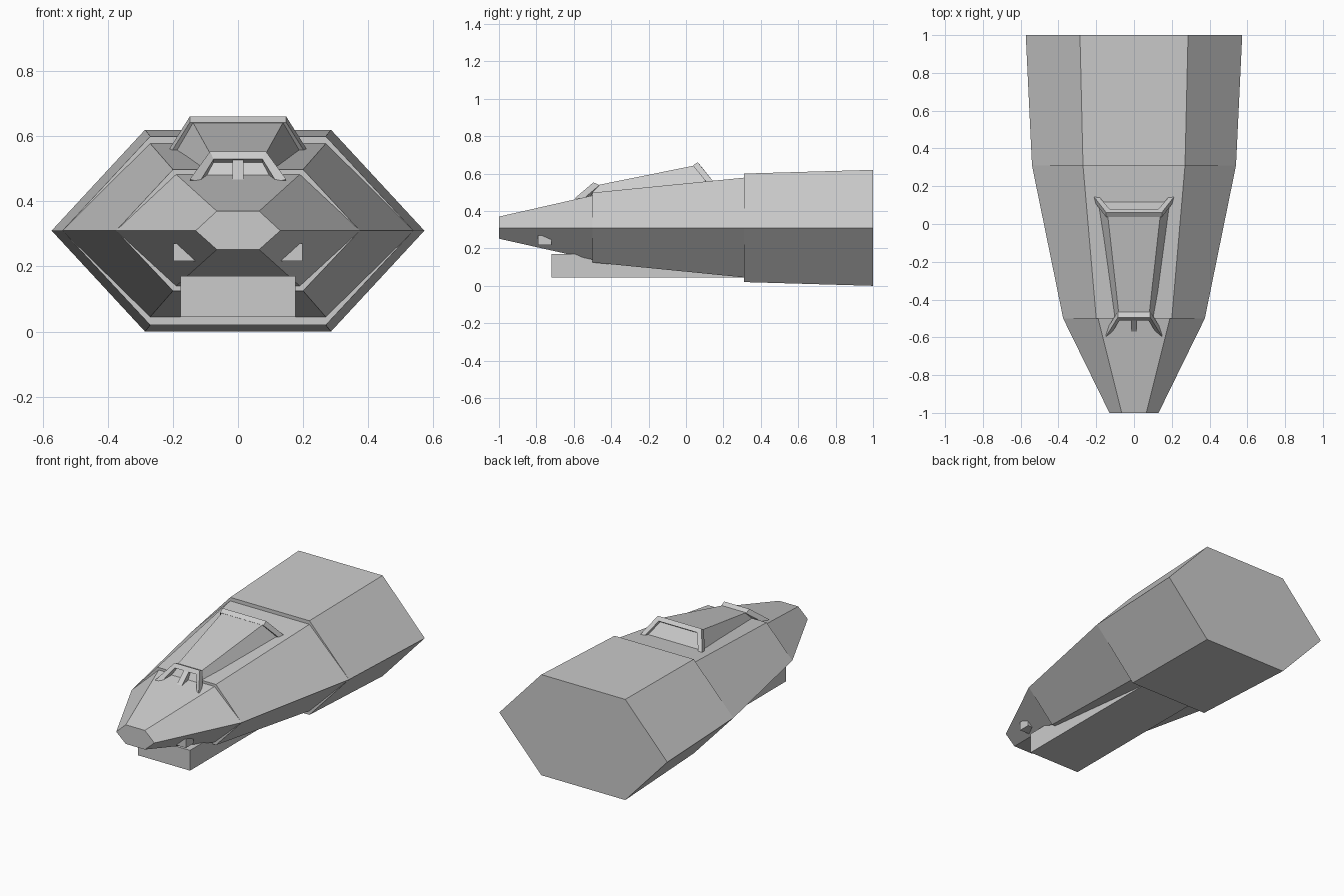
import bpy
import bmesh

cube = bpy.data.objects.get("Cube")
if cube:
    bpy.data.objects.remove(cube, do_unlink=True)

grey = bpy.data.materials.new("hull_grey")
grey.use_nodes = True
colour = (0.6, 0.6, 0.6, 1)
grey.diffuse_color = colour
grey.node_tree.nodes["Principled BSDF"].inputs["Base Color"].default_value = colour


def loft(name, rings):
    """Skin a list of equal-sized closed rings and cap both ends."""
    bm = bmesh.new()
    loops = [[bm.verts.new(p) for p in ring] for ring in rings]
    n = len(rings[0])
    for a, b in zip(loops, loops[1:]):
        for i in range(n):
            j = (i + 1) % n
            bm.faces.new((a[i], a[j], b[j], b[i]))
    bm.faces.new(loops[0])
    bm.faces.new(loops[-1])
    bmesh.ops.recalc_face_normals(bm, faces=bm.faces)
    mesh = bpy.data.meshes.new(name)
    bm.to_mesh(mesh)
    bm.free()
    mesh.materials.append(grey)
    obj = bpy.data.objects.new(name, mesh)
    bpy.context.collection.objects.link(obj)
    return obj


def hexagon(y, edge, wide, top, bottom, mid=0.31):
    """Six-sided hull section with flat top and bottom."""
    return [(-edge, y, top), (edge, y, top), (wide, y, mid),
            (edge, y, bottom), (-edge, y, bottom), (-wide, y, mid)]


def box(name, x0, x1, y0, y1, z0, z1):
    return loft(name, [[(x0, y, z0), (x1, y, z0), (x1, y, z1), (x0, y, z1)]
                       for y in (y0, y1)])


def arch(name, outer, inner, depth):
    """Three-sided window frame; outer and inner give the left foot and corner."""
    def path(points):
        foot, corner = points
        mirror = [(-x, y, z) for x, y, z in (corner, foot)]
        return [foot, corner] + mirror

    def shift(p):
        return (p[0], p[1] + depth[0], p[2] + depth[1])

    return loft(name, [[o, shift(o), shift(i), i]
                       for o, i in zip(path(outer), path(inner))])


# Hull: three tapering sections with small steps at the seams
loft("rear_hull", [hexagon(0.31, 0.27, 0.54, 0.60, 0.02),
                   hexagon(1.0, 0.286, 0.573, 0.62, 0.0)])
loft("middle_hull", [hexagon(-0.5, 0.2, 0.375, 0.498, 0.125),
                     hexagon(0.31, 0.27, 0.54, 0.578, 0.045)])
loft("nose", [hexagon(-1.0, 0.065, 0.13, 0.37, 0.252),
              hexagon(-0.5, 0.19, 0.375, 0.483, 0.14)])

# Belly block and the small blocks under the nose
box("belly_block", -0.177, 0.177, -0.72, 0.31, 0.045, 0.17)
for side, sign in (("left", 1), ("right", -1)):
    box(side + "_nose_block", sign * 0.1, sign * 0.198, -0.79, -0.718, 0.217, 0.27)

# Canopy body
loft("canopy", [
    [(-0.12, -0.52, 0.46), (0.12, -0.52, 0.46), (0.08, -0.48, 0.537), (-0.08, -0.48, 0.537)],
    [(-0.2, 0.13, 0.54), (0.2, 0.13, 0.54), (0.14, 0.055, 0.645), (-0.14, 0.055, 0.645)]])

# Canopy frames and centre strut
arch("rear_canopy_frame",
     [(0.215, 0.148, 0.555), (0.148, 0.062, 0.661)],
     [(0.188, 0.148, 0.55), (0.13, 0.08, 0.64)], (-0.025, -0.018))
arch("front_canopy_frame",
     [(0.148, -0.595, 0.468), (0.086, -0.495, 0.553)],
     [(0.118, -0.575, 0.46), (0.075, -0.51, 0.53)], (0.032, -0.015))
loft("centre_strut", [[(x, -0.57, 0.468), (x, -0.505, 0.528),
                       (x, -0.48, 0.528), (x, -0.5, 0.468)]
                      for x in (-0.017, 0.017)])
